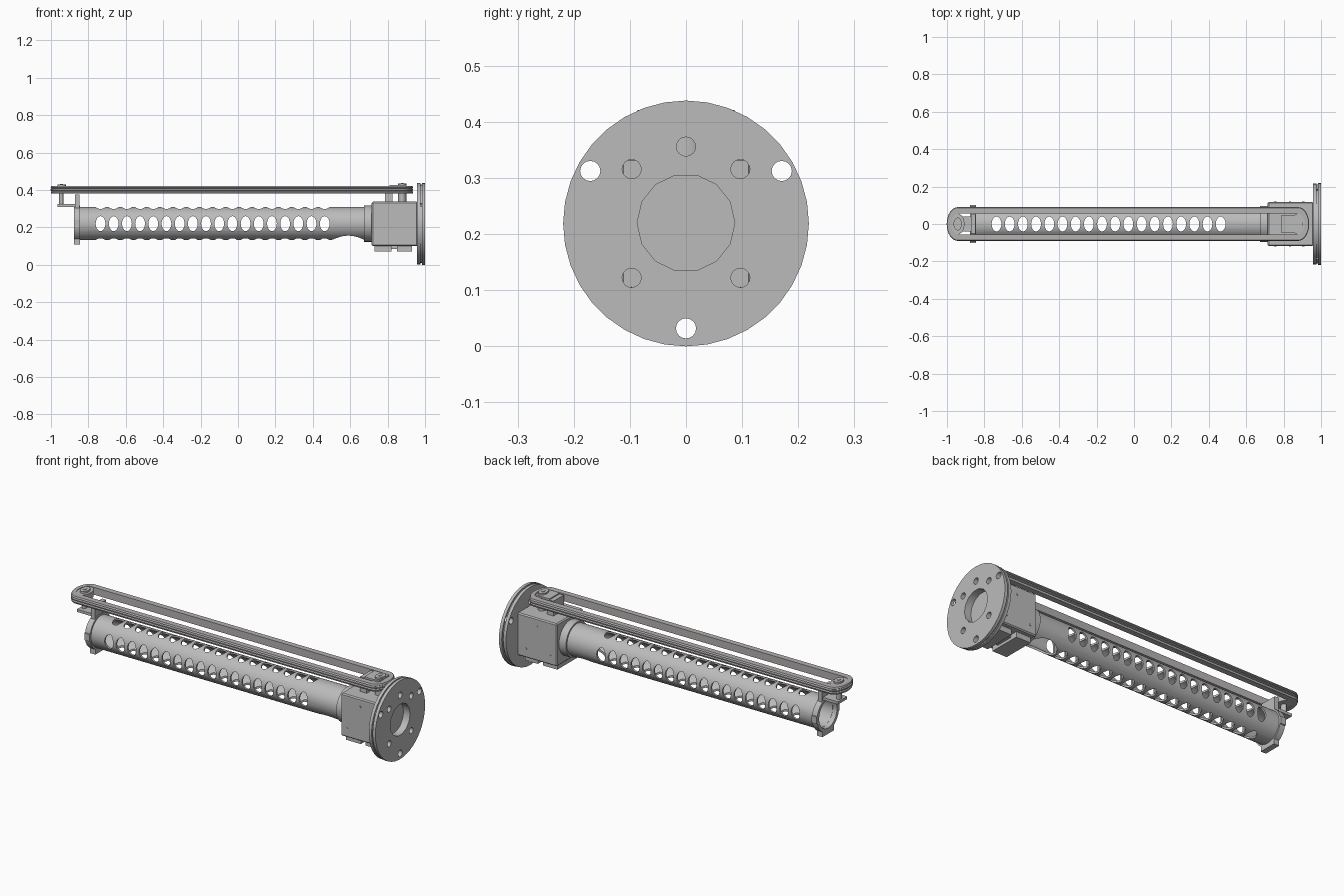
import bpy, bmesh, math
from mathutils import Matrix, Vector

cube = bpy.data.objects.get("Cube")
if cube:
    bpy.data.objects.remove(cube, do_unlink=True)


def material(name, colour):
    m = bpy.data.materials.new(name)
    m.use_nodes = True
    m.diffuse_color = (*colour, 1)
    m.node_tree.nodes["Principled BSDF"].inputs["Base Color"].default_value = (*colour, 1)
    return m


METAL = material("light grey metal", (0.5, 0.5, 0.5))
RUBBER = material("warm grey belt", (0.46, 0.44, 0.44))
TURN = {"x": Matrix.Rotation(math.pi / 2, 4, "Y"),
        "y": Matrix.Rotation(math.pi / 2, 4, "X"),
        "z": Matrix.Identity(4)}
SQUASH = 0.65   # round details are narrower along x
AXIS_Z = 0.22
parts = []


def finish(bm, name, mat=METAL):
    bmesh.ops.recalc_face_normals(bm, faces=bm.faces)
    mesh = bpy.data.meshes.new(name)
    bm.to_mesh(mesh)
    bm.free()
    mesh.materials.append(mat)
    ob = bpy.data.objects.new(name, mesh)
    bpy.context.collection.objects.link(ob)
    parts.append(ob)
    return ob


def add_cylinder(bm, centre, radius, depth, axis, sides, squash=1):
    m = (Matrix.Translation(centre) @ Matrix.Diagonal((squash, 1, 1, 1)) @ TURN[axis])
    bmesh.ops.create_cone(bm, cap_ends=True, segments=sides, radius1=radius,
                          radius2=radius, depth=depth, matrix=m)


def cylinder(name, centre, radius, depth, axis="z", sides=32, squash=1, mat=METAL):
    bm = bmesh.new()
    add_cylinder(bm, centre, radius, depth, axis, sides, squash)
    return finish(bm, name, mat)


def box(name, low, high, bevel=0):
    low, high = Vector(low), Vector(high)
    bm = bmesh.new()
    bmesh.ops.create_cube(bm, size=1, matrix=Matrix.Translation((low + high) / 2)
                          @ Matrix.Diagonal((*(high - low), 1)))
    if bevel:
        bmesh.ops.bevel(bm, geom=bm.edges[:], offset=bevel, segments=1, affect="EDGES")
    return finish(bm, name)


def cut(ob, holes):
    """Remove a list of cylinders (arguments of add_cylinder) from a part."""
    bm = bmesh.new()
    for hole in holes:
        add_cylinder(bm, *hole)
    cutter = finish(bm, "cutter")
    parts.remove(cutter)
    cutter.hide_render = True
    mod = ob.modifiers.new("holes", "BOOLEAN")
    mod.operation, mod.solver, mod.object = "DIFFERENCE", "EXACT", cutter
    bpy.context.view_layer.objects.active = ob
    bpy.ops.object.modifier_apply(modifier=mod.name)
    bpy.data.objects.remove(cutter, do_unlink=True)


# Perforated tube with rows of holes on four sides
tube = cylinder("perforated_tube", (-0.075, 0, AXIS_Z), 0.088, 1.55, "x", 40)
cut(tube, [((-0.075, 0, AXIS_Z), 0.078, 1.7, "x", 40)])
xs = [-0.735 + i * 0.0705 for i in range(18)]
cut(tube, [((x, 0, AXIS_Z), 0.04, 0.4, "y", 20, SQUASH) for x in xs])
cut(tube, [((x, 0, AXIS_Z), 0.04, 0.4, "z", 20, SQUASH) for x in xs])
# Large opening underneath, beside the gearbox
cut(tube, [((0.59, 0, 0.12), 0.06, 0.2, "z", 24, 1.5)])
cylinder("tube_collar", (0.695, 0, AXIS_Z), 0.097, 0.045, "x")

# Mounting flange: two discs with a groove between, bored and drilled
bolt_holes = [((0.98, 0, AXIS_Z), 0.087, 0.2, "x", 14)]
for angle in (30, 150, 270):
    a = math.radians(angle)
    bolt_holes.append(((0.98, 0.197 * math.cos(a), 0.219 + 0.187 * math.sin(a)),
                       0.018, 0.2, "x", 16))
for angle in (45, 90, 135, 225, 315):
    a = math.radians(angle)
    bolt_holes.append(((0.98, 0.137 * math.cos(a), 0.219 + 0.137 * math.sin(a)),
                       0.017, 0.2, "x", 16))
for name, x, radius, depth in (("flange_rear_disc", 0.9665, 0.217, 0.017),
                               ("flange_groove", 0.979, 0.21, 0.008),
                               ("flange_front_disc", 0.9915, 0.219, 0.017)):
    disc = cylinder(name, (x, 0, 0.219), radius, depth, "x", 36)
    cut(disc, bolt_holes)

# Gearbox housing, with its feet and screws
box("gearbox", (0.715, -0.117, 0.1), (0.96, 0.117, 0.337), 0.006)
box("gearbox_foot_inner", (0.73, -0.09, 0.07), (0.82, 0.09, 0.105))
box("gearbox_foot_outer", (0.85, -0.09, 0.07), (0.93, 0.09, 0.105))
box("gearbox_foot_link", (0.81, -0.05, 0.085), (0.86, 0.05, 0.105))
for side, word in ((-1, "front"), (1, "back")):
    for i, (x, z) in enumerate(((0.835, 0.29), (0.755, 0.15), (0.905, 0.15))):
        cylinder(f"{word}_screw_{i + 1}", (x, side * 0.117, z), 0.006, 0.006, "y", 10)

# Clamp bracket on the open tube end
ring = cylinder("clamp_ring", (-0.86, 0, AXIS_Z), 0.097, 0.032, "x", 32)
cut(ring, [((-0.86, 0, AXIS_Z), 0.079, 0.2, "x", 40)])
box("clamp_foot", (-0.876, -0.05, 0.108), (-0.844, 0.05, 0.138))
box("clamp_upright", (-0.872, -0.05, 0.302), (-0.848, 0.05, 0.375))
box("clamp_shelf", (-0.965, -0.04, 0.31), (-0.865, 0.04, 0.325))
cylinder("idler_post", (-0.945, 0, 0.355), 0.018, 0.07, "z", 20, SQUASH)
for side, word in ((-1, "front"), (1, "back")):
    box(f"{word}_clamp_ear", (-0.876, side * 0.095 - 0.006, 0.2),
        (-0.844, side * 0.095 + 0.006, 0.24))

# Ribbed belt: a grooved section swept round a loop
LEFT, RIGHT = -0.943, 0.878
section = [(0.055, 0.38), (0.086, 0.38), (0.09, 0.39), (0.083, 0.394), (0.09, 0.398),
           (0.09, 0.404), (0.083, 0.408), (0.09, 0.412), (0.086, 0.421), (0.055, 0.421)]
path = []
for centre, start in ((RIGHT, -90), (LEFT, 90)):
    for i in range(17):
        a = math.radians(start + i * 180 / 16)
        path.append((centre, math.cos(a), math.sin(a)))
bm = bmesh.new()
loops = [[bm.verts.new((c + SQUASH * r * dx, r * dy, z)) for r, z in section]
         for c, dx, dy in path]
for a, b in zip(loops, loops[1:] + loops[:1]):
    for k in range(len(section)):
        n = (k + 1) % len(section)
        bm.faces.new((a[k], b[k], b[n], a[n]))
finish(bm, "drive_belt", RUBBER)

# Pulleys inside the belt, with hubs
for word, x, top in (("idler", LEFT, 0.428), ("drive", RIGHT, 0.434)):
    cylinder(f"{word}_pulley", (x, 0, 0.4), 0.056, 0.036, "z", 32, SQUASH)
    cylinder(f"{word}_pulley_cap", (x, 0, (top + 0.41) / 2), 0.034, top - 0.41,
             "z", 28, SQUASH)
    cylinder(f"{word}_shaft_end", (x, 0, top), 0.012, 0.006, "z", 16, SQUASH)
box("drive_cap_plate", (0.81, -0.045, 0.412), (0.9, 0.045, 0.426))
cylinder("drive_shaft", (RIGHT, 0, 0.36), 0.036, 0.06, "z", 24, SQUASH)
box("drive_support", (0.785, -0.045, 0.33), (0.825, 0.045, 0.42))

# Smooth round surfaces, keep edges sharp
bpy.ops.object.select_all(action="DESELECT")
for ob in parts:
    ob.select_set(True)
bpy.context.view_layer.objects.active = parts[0]
bpy.ops.object.shade_smooth_by_angle(angle=math.radians(30))
